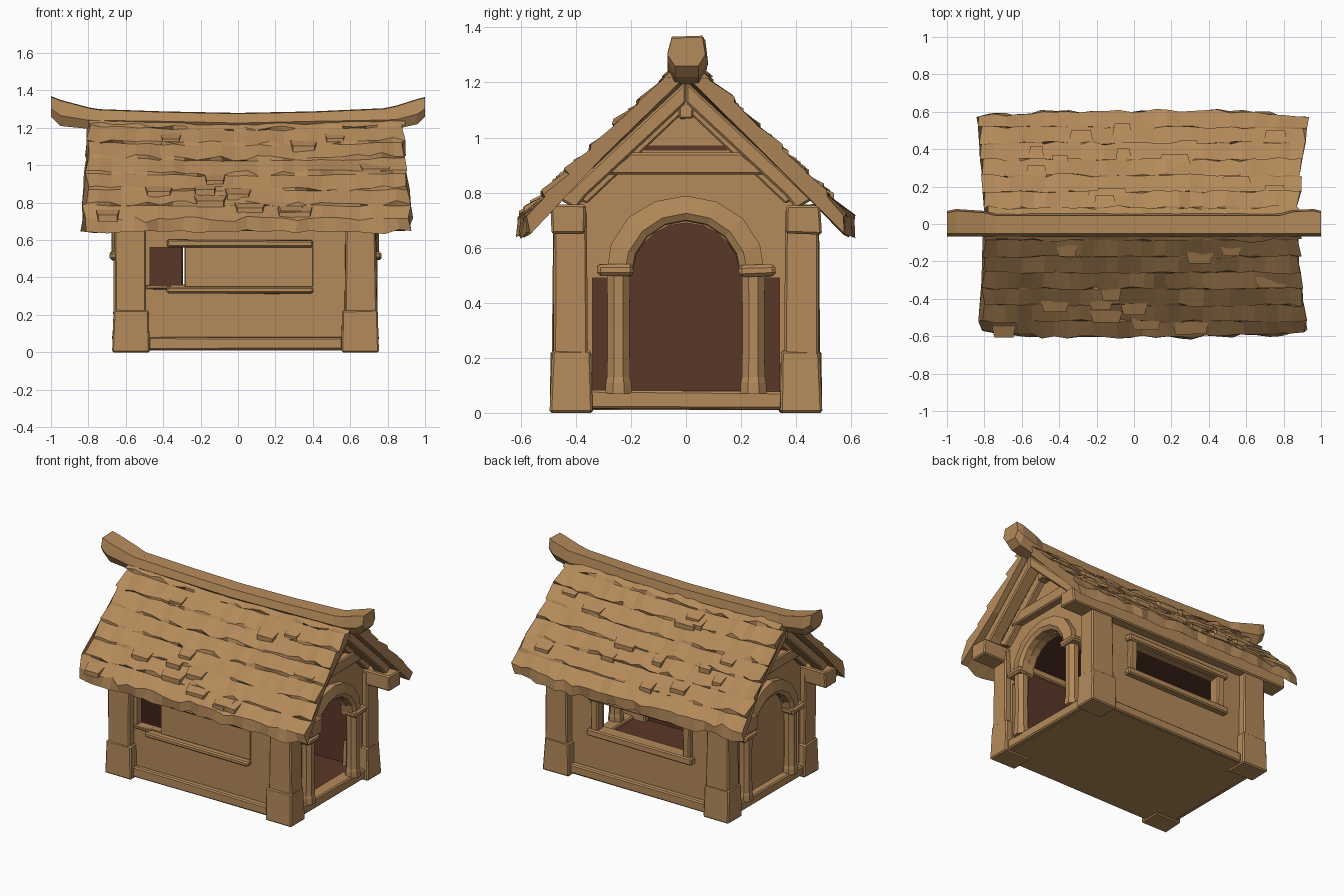
import bpy, bmesh, math, random
from mathutils import Vector

if "Cube" in bpy.data.objects:
    bpy.data.objects.remove(bpy.data.objects["Cube"])

random.seed(4)
CX = 0.04  # centre of the house body along x


def material(name, rgb):
    m = bpy.data.materials.new(name)
    m.diffuse_color = (*rgb, 1)
    m.use_nodes = True
    m.node_tree.nodes["Principled BSDF"].inputs["Base Color"].default_value = m.diffuse_color
    return m


WOOD = material("light_wood", (0.456, 0.254, 0.102))
DARK = material("dark_interior", (0.105, 0.038, 0.021))


def finish(name, bm, dark=None, bevel=0.0):
    """Make the object; faces looking along `dark` get the interior colour."""
    bmesh.ops.recalc_face_normals(bm, faces=bm.faces[:])
    bm.normal_update()
    if dark is not None:
        for f in bm.faces:
            f.material_index = int(f.normal.dot(Vector(dark)) > 0.9)
    me = bpy.data.meshes.new(name)
    bm.to_mesh(me)
    bm.free()
    me.materials.append(WOOD)
    me.materials.append(DARK)
    ob = bpy.data.objects.new(name, me)
    bpy.context.collection.objects.link(ob)
    if bevel:
        b = ob.modifiers.new("chipped_edges", 'BEVEL')
        b.width, b.segments = bevel, 1
    return ob


def wob(a):
    return random.uniform(-a, a)


def loft(name, rings, closed=False, **kw):
    """Skin a list of equal-sized point rings."""
    bm = bmesh.new()
    vs = [[bm.verts.new(p) for p in r] for r in rings]
    n = len(vs[0])
    pairs = list(zip(vs, vs[1:])) + ([(vs[-1], vs[0])] if closed else [])
    for a, b in pairs:
        for i in range(n):
            j = (i + 1) % n
            bm.faces.new((a[i], a[j], b[j], b[i]))
    if not closed:
        bm.faces.new(vs[0])
        bm.faces.new(vs[-1])
    return finish(name, bm, **kw)


def box(name, x, y, z, taper=0.0, jit=0.004, bevel=0.008, dark=None):
    (x0, x1), (y0, y1) = sorted(x), sorted(y)
    rings = []
    for h, t in ((z[0], 0), (z[1], taper)):
        rings.append([(px + wob(jit), py + wob(jit), h + (wob(jit) if h > 0 else 0))
                      for px, py in ((x0 + t, y0 + t), (x1 - t, y0 + t),
                                     (x1 - t, y1 - t), (x0 + t, y1 - t))])
    return loft(name, rings, bevel=bevel, dark=dark)


def prism(name, pts, x0, x1, dark=None, bevel=0.0):
    """Extrude a (y, z) outline along x."""
    return loft(name, [[(x, y, z) for y, z in pts] for x in (x0, x1)],
                dark=dark, bevel=bevel)


# floor and ceiling
box("floor", (CX - .66, CX + .66), (-.45, .45), (.01, .06), jit=0, bevel=0, dark=(0, 0, 1))
box("ceiling", (CX - .62, CX + .62), (-.39, .39), (.69, .70), jit=0, bevel=0, dark=(0, 0, -1))

# corner posts with wide feet
for sx, nx in ((-1, "left"), (1, "right")):
    for sy, ny in ((-1, "front"), (1, "back")):
        X = lambda a, b: (CX + sx * a, CX + sx * b)
        box(f"post_foot_{ny}_{nx}", X(.51, .71), (sy * .34, sy * .495), (0, .225), taper=.006)
        box(f"post_{ny}_{nx}", X(.53, .70), (sy * .36, sy * .485), (.2, .74), taper=.004)

# long side walls: four pieces round a window opening, dark inside
for sy, ny, wx0, wx1 in ((-1, "front", -.47, -.28), (1, "back", -.30, .36)):
    for part, x, z in (("lower", (-.60, .68), (.05, .36)), ("upper", (-.60, .68), (.56, .72)),
                       ("left", (-.60, wx0), (.36, .56)), ("right", (wx1, .68), (.36, .56))):
        box(f"{ny}_wall_{part}", x, (sy * .38, sy * .43), z, jit=0, bevel=0, dark=(0, -sy, 0))
    box(f"{ny}_sill_beam", (-.48, .56), (sy * .40, sy * .465), (.015, .08))
    box(f"{ny}_roof_plate", (-.81, .90), (sy * .365, sy * .49), (.65, .755))

# front window: rails of the sliding shutter
box("front_lower_rail", (-.38, .40), (-.475, -.41), (.315, .35))
box("front_upper_rail", (-.38, .40), (-.465, -.41), (.56, .60))
box("front_window_ledge", (-.49, -.36), (-.445, -.40), (.335, .362), bevel=.004)
box("front_shutter", (-.285, .40), (-.437, -.42), (.35, .565), jit=0, bevel=.003)
# back window frame
for z in ((.315, .36), (.56, .60)):
    box("back_window_rail", (-.37, .43), (.40, .475), z)
for x in ((-.35, -.295), (.355, .41)):
    box("back_window_jamb", x, (.40, .46), (.34, .58))

# gable ends: the right one is an open doorway, the left one is closed
SPRING, R = .49, .20
arc = [(-R * math.cos(a), SPRING + R * math.sin(a))
       for a in (math.pi * i / 10 for i in range(11))]
gable = ([(-.42, .05), (-.34, .05), (-.34, .49)] + arc +
         [(.34, .49), (.34, .05), (.42, .05), (.42, .77), (0, 1.18), (-.42, .77)])
for s, n in ((-1, "left"), (1, "right")):
    X = lambda a, b: (CX + s * a, CX + s * b)
    prism(f"{n}_gable_wall", gable, *X(.61, .66), dark=(-s, 0, 0))
    box(f"{n}_threshold", X(.60, .69), (-.36, .36), (.015, .08))
    if s < 0:
        box("left_door_panel", X(.615, .64), (-.345, .345), (.05, .70), jit=0, bevel=0,
            dark=(1, 0, 0))
    # arch moulding of hewn segments
    rings = []
    for i in range(9):
        a = math.pi * i / 8
        c, q = -math.cos(a), math.sin(a)
        ro = .292 + wob(.006)
        rings.append([(CX + s * d, r * c, SPRING + .01 + r * q) for d, r in
                      ((.63, .195), (.70, .20), (.715, .225), (.70, ro), (.63, ro))])
    loft(f"{n}_door_arch", rings)
    # columns with capitals and feet
    for sy in (-1, 1):
        rings = []
        for z, r in ((.07, .052), (.11, .05), (.13, .045), (.30, .043), (.50, .045)):
            rings.append([(CX + s * .665 + r * math.cos(k * math.pi / 4 + .39),
                           sy * .245 + r * math.sin(k * math.pi / 4 + .39), z)
                          for k in range(8)])
        loft(f"{n}_door_column", rings)
        box(f"{n}_column_capital", X(.615, .725), (sy * .19, sy * .325), (.495, .54), bevel=.012)
        # barge rafters under the roof edge
        prism(f"{n}_rafter", [(0, 1.205), (sy * .46, .775), (sy * .40, .74),
                              (sy * .36, .79), (0, 1.125)], *X(.72, .81), bevel=.008)
        # inner rafters against the gable
        prism(f"{n}_inner_rafter", [(0, 1.19), (sy * .42, .79), (sy * .36, .76), (0, 1.10)],
              *X(.64, .70), bevel=.006)
    # tie beam and the gap above it
    prism(f"{n}_tie_beam", [(-.30, .865), (.30, .865), (.20, .945), (-.20, .945)],
          *X(.65, .71), bevel=.008)
    box(f"{n}_gable_gap", X(.655, .664), (-.15, .15), (.953, .972), jit=0, bevel=0,
        dark=(s, 0, 0))
    box(f"{n}_king_peg", X(.65, .72), (-.025, .025), (1.07, 1.15), bevel=.005)

# thatched roof slopes: overlapping courses with ragged edges
COURSES, COLS = 7, 26
for sy, n in ((-1, "front"), (1, "back")):
    rings = []
    for i in range(COLS + 1):
        u = i / COLS
        end = i in (0, COLS)
        rows = []
        for k in range(COURSES):
            rows.append((k / COURSES, 0))
            rows.append(((k + 1) / COURSES + wob(.012), random.uniform(.0, .024)))
        rows += [(1 + wob(.015), -.055), (.5, -.075), (0, -.075)]
        ring = []
        curve = 1 - .05 * abs(2 * u - 1) ** 3
        for t, h in rows:
            x0, x1 = -.79 - .035 * t, .875 + .045 * t
            x = x0 + (x1 - x0) * u + wob(.018 if end else .01)
            y = .605 * t * (curve if t > .9 else 1) + (wob(.008) if t > 0 else 0)
            z = 1.268 - .567 * t + h + .03 * (2 * u - 1) ** 2 * (1 - t) + wob(.005)
            ring.append((x, sy * y, z))
        rings.append(ring)
    loft(f"{n}_thatch", rings)

# loose tufts standing out from the thatch
for sy in (-1, 1):
    for _ in range(14):
        t, x = random.uniform(.15, .95), random.uniform(-.7, .8)
        w, y, z = random.uniform(.04, .09), sy * .605 * t, 1.275 - .567 * t
        y2, z2 = y + sy * .06, z - .043
        loft("thatch_tuft", [[(x + c * w, y, z), (x + c * w * .8, y2, z2 + .014),
                              (x + c * w * .8, y2, z2 - .02)] for c in (-1, 1)])

# sagging ridge beam with upturned ends: x, bottom, top, back y
rings = []
for x, b, t, yb in ((-1, 1.26, 1.37, .065), (-.95, 1.21, 1.35, .075), (-.80, 1.195, 1.31, .065),
                    (-.74, 1.20, 1.30, .05), (-.4, 1.20, 1.288, .05), (0, 1.19, 1.28, .05),
                    (.4, 1.20, 1.288, .05), (.78, 1.20, 1.305, .05), (.85, 1.195, 1.32, .07),
                    (.96, 1.22, 1.355, .075), (1, 1.26, 1.365, .065)):
    m = b + (t - b) * .4
    rings.append([(x, -.04, b), (x, .045, b), (x, yb + .005, m), (x, yb - .005, t),
                  (x, -.052, t - .004), (x, -.068, m)])
loft("ridge_beam", rings)
